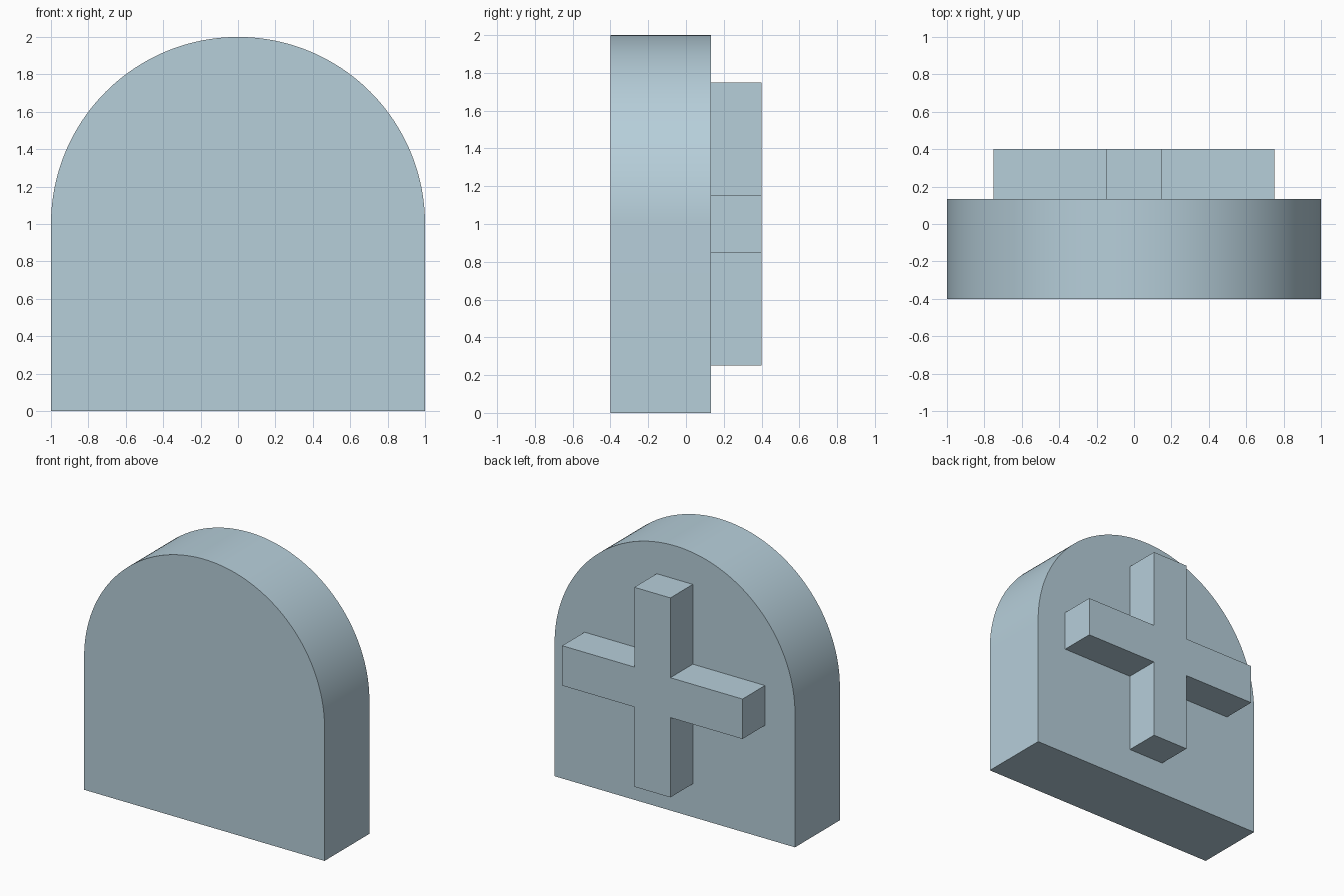
import bpy, bmesh, math

if "Cube" in bpy.data.objects:
    bpy.data.objects.remove(bpy.data.objects["Cube"])

stone = bpy.data.materials.new("pale blue grey")
stone.diffuse_color = (0.47, 0.62, 0.70, 1)
stone.use_nodes = True
stone.node_tree.nodes["Principled BSDF"].inputs["Base Color"].default_value = stone.diffuse_color


def extrude_profile(name, outline, y0, y1):
    """Solid from an (x, z) outline, extruded from y0 to y1."""
    bm = bmesh.new()
    face = bm.faces.new([bm.verts.new((x, y0, z)) for x, z in outline])
    ext = bmesh.ops.extrude_face_region(bm, geom=[face], use_keep_orig=True)
    for v in ext["geom"]:
        if isinstance(v, bmesh.types.BMVert):
            v.co.y = y1
    bmesh.ops.recalc_face_normals(bm, faces=bm.faces[:])
    mesh = bpy.data.meshes.new(name)
    bm.to_mesh(mesh)
    bm.free()
    mesh.materials.append(stone)
    obj = bpy.data.objects.new(name, mesh)
    bpy.context.collection.objects.link(obj)
    bpy.context.view_layer.objects.active = obj
    obj.select_set(True)
    bpy.ops.object.shade_smooth_by_angle(angle=math.radians(30))
    obj.select_set(False)
    return obj


FRONT, JOIN, BACK = -0.4, 0.1333, 0.4

# Slab: square base with a semicircular top
steps = 96
arch = [(math.cos(math.pi * i / steps), 1 + math.sin(math.pi * i / steps))
        for i in range(steps + 1)]
extrude_profile("arched_slab", [(-1, 0), (1, 0)] + arch, FRONT, JOIN)

# Raised cross on the back: one arm end turned through four quarters
w, r = 0.15, 0.75
cross = []
for c, s in ((1, 0), (0, 1), (-1, 0), (0, -1)):
    for x, z in ((r, -w), (r, w), (w, w)):
        cross.append((x * c - z * s, 1 + x * s + z * c))
extrude_profile("raised_cross", cross, JOIN, BACK)
